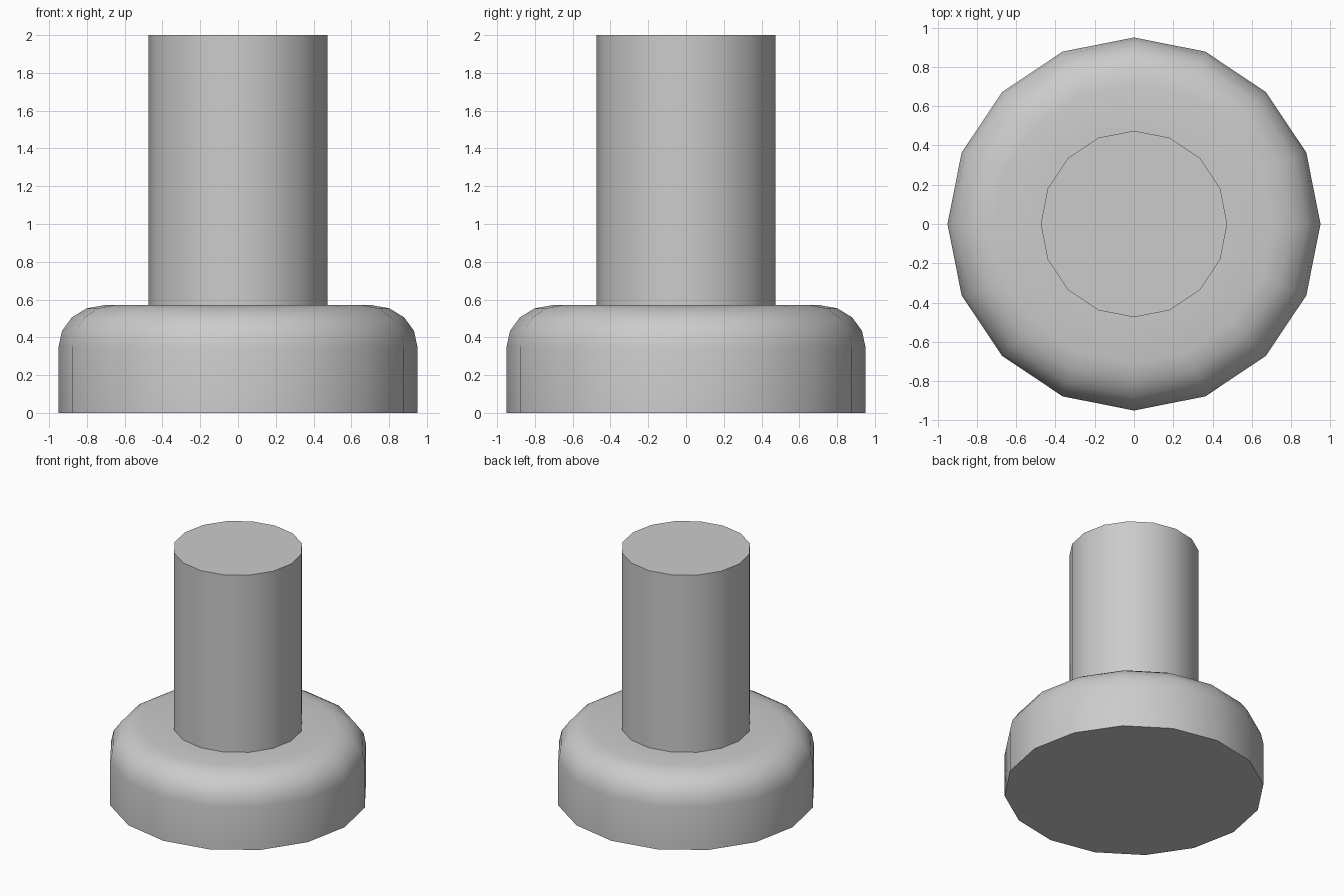
import bpy, bmesh, math

if "Cube" in bpy.data.objects:
    bpy.data.objects.remove(bpy.data.objects["Cube"])

SIDES = 16


def lathe(name, profile):
    """Revolve an (r, z) profile around z and cap both ends."""
    bm = bmesh.new()
    rings = []
    for r, z in profile:
        rings.append([bm.verts.new((r * math.cos(math.tau * i / SIDES),
                                    r * math.sin(math.tau * i / SIDES), z))
                      for i in range(SIDES)])
    for low, high in zip(rings, rings[1:]):
        for i in range(SIDES):
            j = (i + 1) % SIDES
            bm.faces.new((low[i], low[j], high[j], high[i]))
    bm.faces.new(rings[0][::-1])
    bm.faces.new(rings[-1])
    mesh = bpy.data.meshes.new(name)
    bm.to_mesh(mesh)
    bm.free()
    obj = bpy.data.objects.new(name, mesh)
    bpy.context.collection.objects.link(obj)
    bpy.ops.object.select_all(action='DESELECT')
    obj.select_set(True)
    bpy.context.view_layer.objects.active = obj
    bpy.ops.object.shade_smooth_by_angle(angle=math.radians(35))
    return obj


# Wide foot with a rounded shoulder
shoulder = [(0.71 + 0.24 * math.cos(a), 0.35 + 0.22 * math.sin(a))
            for a in (math.pi / 8 * k for k in range(5))]

# Foot and straight shaft as one continuous turned part
lathe("flanged_post", [(0.95, 0.0)] + shoulder + [(0.475, 0.57), (0.475, 2.0)])
